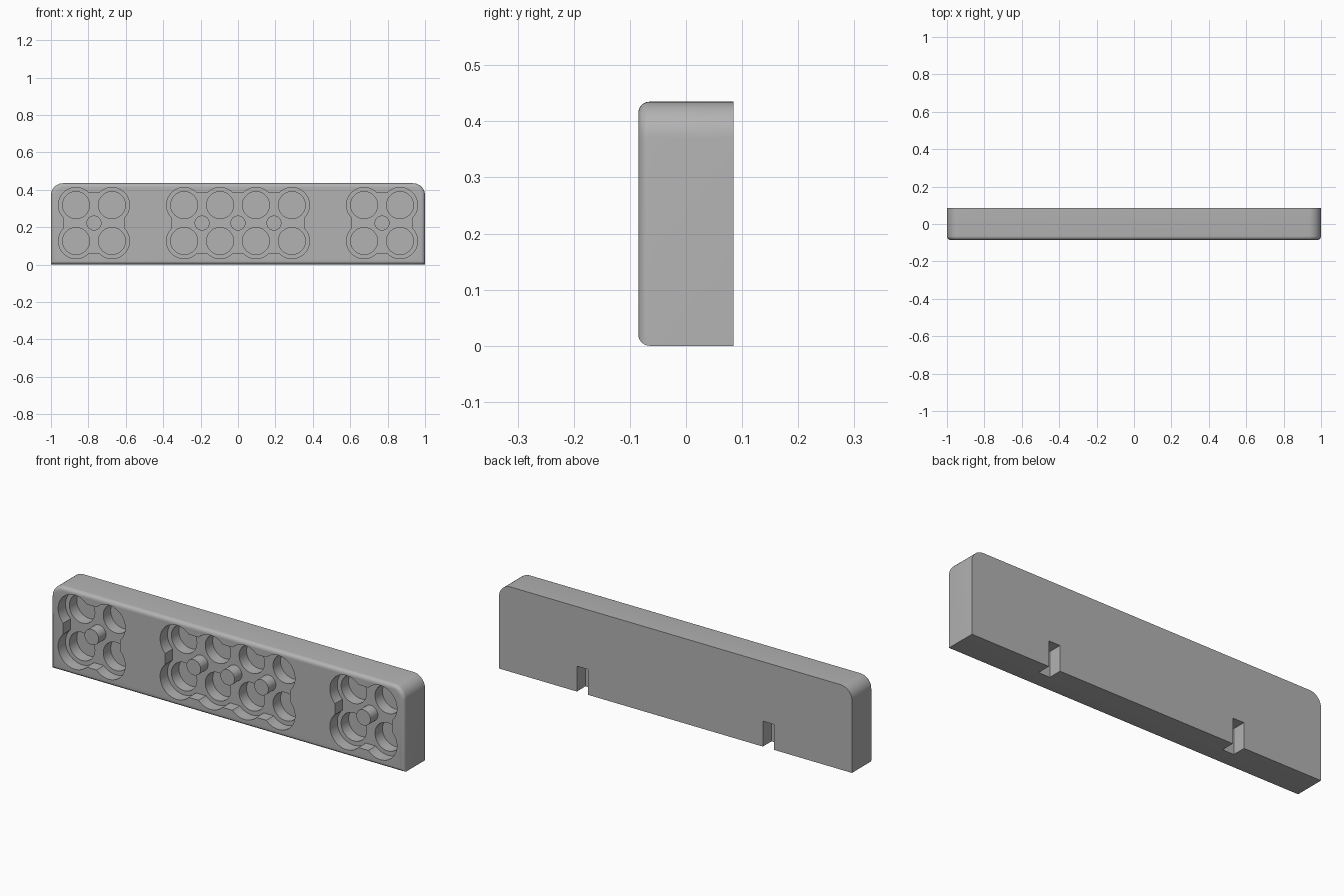
import bpy, bmesh
from math import sin, cos, asin, radians, degrees

cube = bpy.data.objects.get("Cube")
if cube:
    bpy.data.objects.remove(cube, do_unlink=True)

grey = bpy.data.materials.new("plain grey")
grey.use_nodes = True
colour = (0.45, 0.45, 0.45, 1)
grey.diffuse_color = colour
grey.node_tree.nodes["Principled BSDF"].inputs["Base Color"].default_value = colour

FRONT, BACK, HEIGHT = -0.085, 0.085, 0.435
FLOOR, DEEP = -0.025, 0.035      # pocket floor and cup floor
PITCH, MID_Z = 0.192, 0.222
CUP_R, RIM_R, INSET = 0.072, 0.094, 0.065
BLOCKS = {-0.77: 2, 0.0: 4, 0.77: 2}   # centre x : columns


def arc(cx, cz, r, start, end, steps):
    angles = [radians(start + (end - start) * i / steps) for i in range(steps + 1)]
    return [(cx + r * cos(a), cz + r * sin(a)) for a in angles]


def circle(cx, cz, r):
    return arc(cx, cz, r, 0, 360, 48)[:-1]


def prisms(name, outlines, y0, y1, bevel=0):
    """Extrude x-z outlines from y0 (front) to y1, optionally rounding the front rim."""
    bm = bmesh.new()
    for outline in outlines:
        face = bm.faces.new([bm.verts.new((x, y0, z)) for x, z in outline])
        back = bmesh.ops.extrude_face_region(bm, geom=[face], use_keep_orig=True)["geom"]
        for v in back:
            if isinstance(v, bmesh.types.BMVert):
                v.co.y = y1
    bmesh.ops.recalc_face_normals(bm, faces=bm.faces)
    if bevel:
        rim = [e for e in bm.edges if all(v.co.y < y0 + 0.001 for v in e.verts)]
        bmesh.ops.bevel(bm, geom=rim, offset=bevel, segments=6, profile=0.5, affect='EDGES')
    mesh = bpy.data.meshes.new(name)
    bm.to_mesh(mesh)
    bm.free()
    mesh.materials.append(grey)
    obj = bpy.data.objects.new(name, mesh)
    bpy.context.collection.objects.link(obj)
    return obj


def columns(cx, n):
    return [cx + (i - (n - 1) / 2) * PITCH for i in range(n)]


def pocket(cx, n):
    """Scalloped outline: a ring of arcs around the cups, joined by straight runs."""
    t = degrees(asin(INSET / RIM_R))
    xs = columns(cx, n)
    points = []
    for turn, row in ((0, xs[::-1]), (180, xs)):
        z = MID_Z + (PITCH / 2 if turn == 0 else -PITCH / 2)
        for i, x in enumerate(row):
            start = t - 90 if i == 0 else t
            end = 270 - t if i == n - 1 else 180 - t
            points += arc(x, z, RIM_R, start + turn, end + turn, 28 if end - start > 100 else 16)
    return points


# Body: slab with rounded top corners and rounded front rim
R = 0.065
outline = [(-1, 0), (1, 0)] + arc(1 - R, HEIGHT - R, R, 0, 90, 10) \
    + arc(R - 1, HEIGHT - R, R, 90, 180, 10)
body = prisms("body", [outline], FRONT, BACK, bevel=0.02)

# Cutters: scalloped pockets, round cups, rear notches
cups = [circle(x, MID_Z + s * PITCH / 2, CUP_R)
        for cx, n in BLOCKS.items() for x in columns(cx, n) for s in (-1, 1)]
notches = [[(x - 0.032, -0.1), (x + 0.032, -0.1), (x + 0.032, 0.13), (x - 0.032, 0.13)]
           for x in (-0.527, 0.527)]
cutters = [
    prisms("pocket_cutter", [pocket(cx, n) for cx, n in BLOCKS.items()], FRONT - 0.1, FLOOR),
    prisms("cup_cutter", cups, FRONT - 0.2, DEEP),
    prisms("notch_cutter", notches, 0.015, BACK + 0.1),
]
for cutter in cutters:
    mod = body.modifiers.new(cutter.name, 'BOOLEAN')
    mod.operation = 'DIFFERENCE'
    mod.solver = 'EXACT'
    mod.object = cutter

bpy.ops.object.select_all(action='DESELECT')
body.select_set(True)
bpy.context.view_layer.objects.active = body
bpy.ops.object.convert(target='MESH')
for cutter in cutters:
    bpy.data.objects.remove(cutter, do_unlink=True)

# Posts between the cups, flush with the front face
pegs = [circle((a + b) / 2, MID_Z, 0.04)
        for cx, n in BLOCKS.items()
        for a, b in zip(columns(cx, n), columns(cx, n)[1:])]
posts = prisms("posts", pegs, FRONT, FLOOR + 0.002)

posts.select_set(True)
bpy.ops.object.shade_smooth_by_angle(angle=radians(30))
